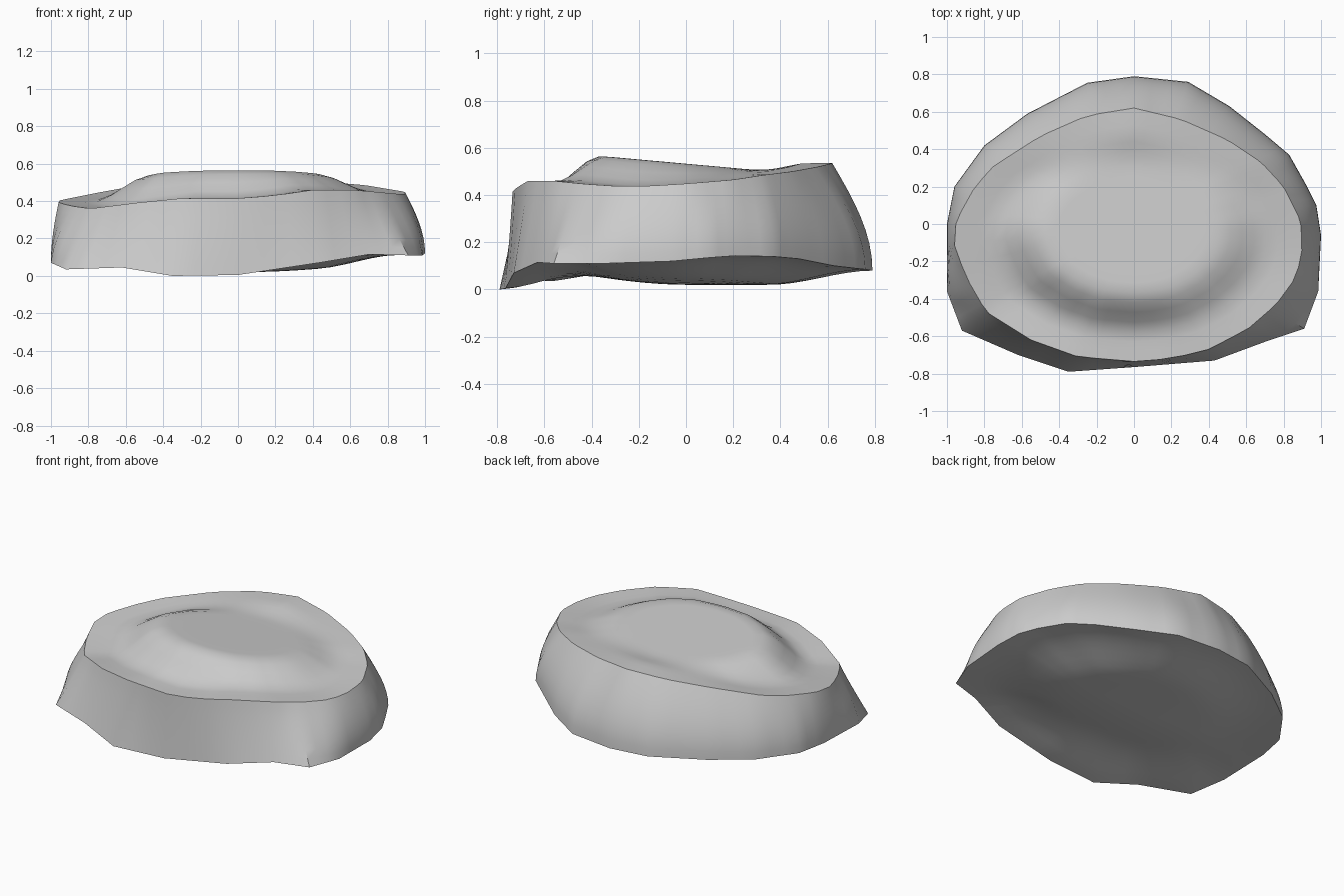
import bpy
import bmesh
import math
from mathutils import Vector

default_cube = bpy.data.objects.get("Cube")
if default_cube:
    bpy.data.objects.remove(default_cube, do_unlink=True)

# Rim of the flat upper face, clockwise from the back
UPPER_RIM = [
    (0, .62, .535), (.25, .56, .52), (.5, .45, .5), (.68, .33, .485),
    (.8, .2, .465), (.89, .02, .45), (.9, -.13, .44), (.87, -.28, .437),
    (.76, -.43, .447), (.61, -.56, .46), (.4, -.67, .46), (.2, -.72, .43),
    (0, -.735, .415), (-.3, -.71, .415), (-.55, -.62, .39), (-.79, -.47, .36),
    (-.9, -.28, .375), (-.965, -.1, .395), (-.95, .02, .405), (-.85, .2, .425),
    (-.75, .31, .445), (-.5, .47, .49), (-.25, .58, .52)]

# Broken lower rim, with two pointed front corners
LOWER_RIM = [
    (0, .79, .08), (.29, .76, .085), (.51, .63, .1), (.7, .48, .13),
    (.83, .37, .14), (.92, .21, .143), (.975, .1, .135), (1, -.06, .12),
    (.985, -.36, .11), (.91, -.56, .11), (.7, -.63, .115), (.43, -.73, .07),
    (0, -.765, .005), (-.35, -.79, 0), (-.62, -.7, .045), (-.92, -.57, .035),
    (-1, -.36, .07), (-1, 0, .08), (-.96, .2, .08), (-.8, .42, .08),
    (-.57, .59, .08), (-.25, .755, .08)]


def smoothstep(low, high, value):
    t = min(max((value - low) / (high - low), 0), 1)
    return t * t * (3 - 2 * t)


def rim_point(rim, direction):
    """Point where a ray from the middle crosses the rim."""
    dx, dy = direction.x, direction.y
    for a, b in zip(rim, rim[1:] + rim[:1]):
        a, b = Vector(a), Vector(b)
        side_a = dx * a.y - dy * a.x
        side_b = dx * b.y - dy * b.x
        if side_a >= 0 >= side_b and side_a != side_b:
            if a.x * dx + a.y * dy > 0:
                return a.lerp(b, side_a / (side_a - side_b))
    raise ValueError("rim is not closed")


def upper_height(x, y):
    """Low mound that slopes down towards the back."""
    return .533 - .09 * y


def lower_height(x, y):
    """Shallow belly, hollowed towards the front."""
    return .02 + .2 * max(0, -y) ** 1.8 + .1 * x * x


def add_strip(bm, ring_a, ring_b, smooth=True):
    count = len(ring_a)
    for i in range(count):
        j = (i + 1) % count
        bm.faces.new((ring_a[i], ring_a[j], ring_b[j], ring_b[i])).smooth = smooth


def add_cap(bm, rim, height, low, high, rings=14):
    """Fill a rim with concentric rings that follow a height rule."""
    outer = rim
    for k in range(rings - 1, 0, -1):
        s = k / rings
        weight = smoothstep(low, high, s)
        inner = []
        for v in rim:
            x, y = v.co.x * s, v.co.y * s
            z = v.co.z * weight + height(x, y) * (1 - weight)
            inner.append(bm.verts.new((x, y, z)))
        add_strip(bm, outer, inner)
        outer = inner
    middle = bm.verts.new((0, 0, height(0, 0)))
    for i in range(len(outer)):
        bm.faces.new((outer[i], outer[(i + 1) % len(outer)], middle)).smooth = True


# Directions that keep every lower corner exact
directions = []
for a, b in zip(LOWER_RIM, LOWER_RIM[1:] + LOWER_RIM[:1]):
    for step in range(3):
        directions.append(Vector(a).lerp(Vector(b), step / 3))

# Side wall: rounded at the back and sides, straighter at the front
bm = bmesh.new()
LEVELS = 9
wall = [[] for _ in range(LEVELS)]
for d in directions:
    top, bottom = rim_point(UPPER_RIM, d), rim_point(LOWER_RIM, d)
    rounding = smoothstep(-.6, -.25, bottom.y)
    for level in range(LEVELS):
        f = level / (LEVELS - 1)
        spread = rounding * math.sin(f * math.pi / 2) + (1 - rounding) * f ** 1.1
        point = top.lerp(bottom, spread)
        point.z = top.z + (bottom.z - top.z) * f
        wall[level].append(bm.verts.new(point))
for upper, lower in zip(wall, wall[1:]):
    add_strip(bm, upper, lower)

# Upper and lower faces
add_cap(bm, wall[0], upper_height, .48, .82)
add_cap(bm, wall[-1], lower_height, .45, 1)
bmesh.ops.recalc_face_normals(bm, faces=bm.faces)

mesh = bpy.data.meshes.new("stone_slab")
bm.to_mesh(mesh)
bm.free()
slab = bpy.data.objects.new("stone_slab", mesh)
bpy.context.collection.objects.link(slab)

# Single grey stone colour
grey = (.6, .6, .6, 1)
stone = bpy.data.materials.new("stone_grey")
stone.use_nodes = True
stone.diffuse_color = grey
stone.node_tree.nodes["Principled BSDF"].inputs["Base Color"].default_value = grey
mesh.materials.append(stone)

bpy.ops.object.select_all(action='DESELECT')
slab.select_set(True)
bpy.context.view_layer.objects.active = slab
bpy.ops.object.shade_smooth_by_angle(angle=math.radians(35))
